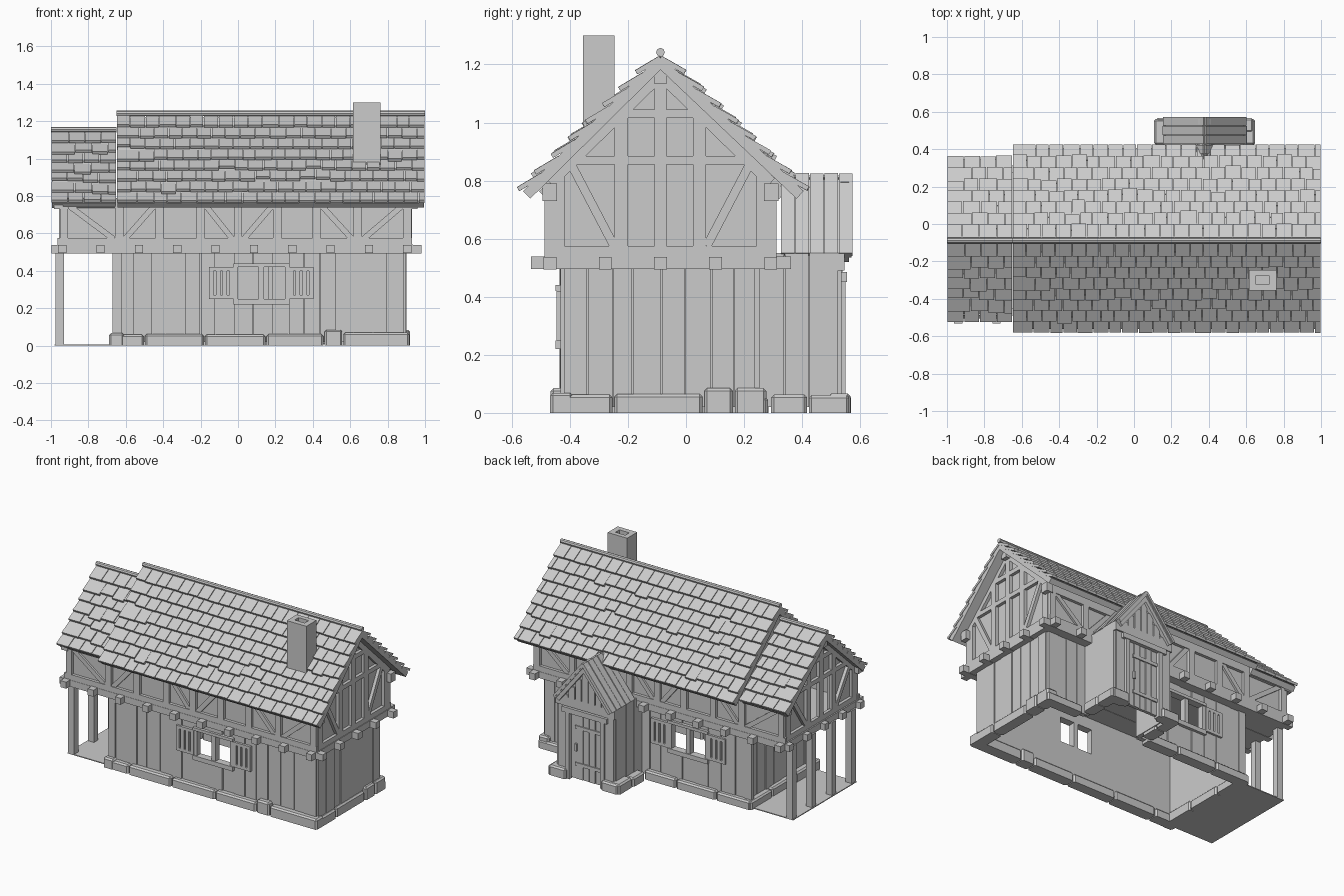
import bpy, bmesh, math, random
from mathutils import Vector, Matrix

random.seed(7)
cube = bpy.data.objects.get("Cube")
if cube:
    bpy.data.objects.remove(cube)

grey = bpy.data.materials.new("plain_grey")
grey.use_nodes = True
grey.diffuse_color = (0.6, 0.6, 0.6, 1)
grey.node_tree.nodes["Principled BSDF"].inputs["Base Color"].default_value = (0.6, 0.6, 0.6, 1)

MID = -0.088         # ridge line in y
HALF = 0.38          # half depth of the upper storey
parts = {}


def mesh(part):
    return parts.setdefault(part, bmesh.new())


def oriented(part, centre, axes, size):
    rot = Matrix(axes).transposed().to_4x4()
    m = Matrix.Translation(centre) @ rot @ Matrix.Diagonal((*size, 1))
    return bmesh.ops.create_cube(mesh(part), size=1, matrix=m)["verts"]


def box(part, x0, x1, y0, y1, z0, z1):
    centre = ((x0 + x1) / 2, (y0 + y1) / 2, (z0 + z1) / 2)
    size = (abs(x1 - x0), abs(y1 - y0), abs(z1 - z0))
    return oriented(part, centre, ((1, 0, 0), (0, 1, 0), (0, 0, 1)), size)


def beam(part, a, b, normal, width, depth):
    a, b, n = Vector(a), Vector(b), Vector(normal)
    d = (b - a).normalized()
    oriented(part, (a + b) / 2, (n, d.cross(n), d), (depth, width, (b - a).length))


def prism(part, points, offset):
    bm = mesh(part)
    face = bm.faces.new([bm.verts.new(p) for p in points])
    new = bmesh.ops.extrude_face_region(bm, geom=[face])["geom"]
    bmesh.ops.translate(bm, vec=offset, verts=[v for v in new if isinstance(v, bmesh.types.BMVert)])


def wall_box(part, along, plane, side, u0, u1, d0, d1, z0, z1):
    """Box on a wall: u runs along it, d is the distance outwards."""
    p, q = plane + side * d0, plane + side * d1
    if along == "x":
        return box(part, u0, u1, p, q, z0, z1)
    return box(part, p, q, u0, u1, z0, z1)


def plank_wall(part, along, plane, side, u0, u1, z0=0.02, z1=0.5, hole=None):
    def piece(a, b, d0, d1):
        if hole and b > hole[0] and a < hole[1]:
            wall_box(part, along, plane, side, a, b, d0, d1, z0, 0.25)
            wall_box(part, along, plane, side, a, b, d0, d1, 0.42, z1)
        else:
            wall_box(part, along, plane, side, a, b, d0, d1, z0, z1)

    stops = [u0, *(hole or ()), u1]
    for a, b in zip(stops, stops[1:]):
        piece(a, b, -0.02, 0)
        count = max(1, round((b - a) / 0.085))
        cuts = [a + (b - a) * (i + random.uniform(-0.15, 0.15) * (0 < i < count)) / count
                for i in range(count + 1)]
        for c, d in zip(cuts, cuts[1:]):
            piece(c + 0.002, d - 0.002, 0, random.uniform(0.006, 0.014))


def stones(along, plane, side, cuts):
    for a, b in zip(cuts, cuts[1:]):
        top = random.uniform(0.055, 0.07) if b - a > 0.12 else 0.085
        out = random.uniform(0.042, 0.05)
        verts = wall_box("foundation_stones", along, plane, side, a + 0.003, b - 0.003, -0.03, out, 0, top)
        edges = {e for v in verts for e in v.link_edges if any(w.co.z > 0.01 for w in e.verts)}
        bmesh.ops.bevel(mesh("foundation_stones"), geom=list(edges), offset=0.01, segments=1, affect="EDGES")


# Ground storey walls and foundation
FRONT, BACK, RIGHT, LEFT = -0.42, 0.24, 0.89, -0.64
PX0, PX1, PY = 0.165, 0.59, 0.525
plank_wall("front_plank_wall", "x", FRONT, -1, LEFT, RIGHT, hole=(-0.02, 0.27))
plank_wall("back_plank_wall", "x", BACK, 1, LEFT, PX0, hole=(-0.345, -0.055))
plank_wall("back_plank_wall", "x", BACK, 1, PX1, RIGHT)
plank_wall("right_plank_wall", "y", RIGHT, 1, FRONT, BACK)
plank_wall("left_plank_wall", "y", LEFT, -1, FRONT, BACK)
stones("x", FRONT, -1, [-0.68, -0.5, -0.18, 0.15, 0.46, 0.56, 0.92])
stones("y", RIGHT - 0.02, 1, [-0.47, -0.25, 0.06, 0.165, 0.28])
stones("y", LEFT, -1, [-0.47, -0.2, 0.05, 0.28])
stones("x", BACK, 1, [-0.68, -0.42, -0.12, 0.12])
stones("x", BACK, 1, [0.64, 0.92])
box("arcade_floor", -0.98, LEFT, -0.43, 0.25, 0, 0.006)

# Arcade posts at the open end
for y in (-0.408, -0.195, 0.02, 0.228):
    box("arcade_posts", -0.975, -0.93, y - 0.022, y + 0.022, 0, 0.5)
for y in (FRONT, BACK):
    box("arcade_posts", LEFT - 0.03, LEFT + 0.02, y - 0.015, y + 0.015, 0, 0.5)


# Windows with slatted shutters
def window(plane, side, x):
    def part(name, *v):
        wall_box(name, "x", plane, side, x + v[0], x + v[1], *v[2:])
    part("window_frames", -0.15, 0.15, -0.02, 0.03, 0.22, 0.25)
    part("window_frames", -0.15, 0.15, -0.02, 0.03, 0.42, 0.44)
    for u in (-0.14, 0, 0.14):
        part("window_frames", u - 0.015, u + 0.015, -0.02, 0.022, 0.25, 0.42)
    for s in (-0.213, 0.213):
        part("shutters", s - 0.066, s + 0.066, 0.008, 0.014, 0.25, 0.42)
        for z in (0.25, 0.40):
            part("shutters", s - 0.066, s + 0.066, 0.014, 0.026, z, z + 0.02)
        for k in range(4):
            u = s - 0.066 + k * 0.036
            part("shutters", u, u + 0.024, 0.014, 0.026, 0.27, 0.40)


window(FRONT, -1, 0.125)
window(BACK, 1, -0.2)

# Jettied floor and joist ends
box("upper_floor", -0.965, 0.935, MID - 0.4, MID + 0.4, 0.495, 0.54)
for i in range(10):
    x = -0.94 + i * 0.205
    box("joist_ends", x - 0.022, x + 0.022, MID - 0.445, MID + 0.45, 0.495, 0.539)
for i in range(5):
    y = MID - 0.38 + i * 0.19
    box("joist_ends", -0.998, 0.98, y - 0.022, y + 0.022, 0.493, 0.537)

# Upper storey long walls: plaster with posts and braces
posts = [-0.93, -0.635, -0.42, -0.2, 0.0, 0.21, 0.42, 0.64, 0.905]
for s in (-1, 1):
    plane = MID + s * HALF
    wall_box("upper_plaster", "x", plane, s, -0.93, 0.9, -0.02, 0, 0.53, 0.79)
    for z0, z1 in ((0.54, 0.575), (0.74, 0.79)):
        wall_box("upper_timbers", "x", plane, s, -0.965, 0.93, 0, 0.02, z0, z1)
    for x in posts:
        wall_box("upper_timbers", "x", plane, s, x - 0.022, x + 0.022, 0, 0.02, 0.575, 0.74)
    for i, rise in enumerate((-1, 1, 0, -1, 1, 0, -1, 1)):
        if rise:
            a, b = posts[i] + 0.03, posts[i + 1] - 0.03
            lo, hi = (a, b) if rise > 0 else (b, a)
            beam("upper_timbers", (lo, plane + s * 0.008, 0.57), (hi, plane + s * 0.008, 0.745), (0, s, 0), 0.03, 0.014)


# Gable ends
def gable(x, side, apex, slope, timbers, open_middle):
    def at(o, z, d=0.0):
        return (x + side * d, MID + o, z)

    def top(o):
        return apex - slope * abs(o)
    thick = (-side * 0.02, 0, 0)
    c = 0.12
    for s in (-1, 1):
        prism("gable_plaster", [at(s * c, 0.53), at(s * HALF, 0.53), at(s * HALF, top(HALF)), at(s * c, top(c))], thick)
    low = timbers[0] if open_middle else 0.53
    prism("gable_plaster", [at(-c, low), at(c, low), at(c, top(c)), at(0, apex), at(-c, top(c))], thick)

    def bar(a, b, width):
        beam("gable_timbers", at(*a, 0.01), at(*b, 0.01), (side, 0, 0), width, 0.022)
    bar((-HALF, 0.557), (HALF, 0.557), 0.036)
    for z in timbers:
        half = (apex - z) / slope
        bar((-half, z), (half, z), 0.03)
    bar((0, 0.56), (0, apex), 0.042)
    for s in (-1, 1):
        bar((s * 0.135, 0.56), (s * 0.135, top(0.135)), 0.045)
        bar((s * (HALF - 0.025), 0.55), (s * (HALF - 0.025), top(HALF)), 0.05)
        bar((s * 0.31, top(0.31) - 0.02), (s * 0.16, 0.575), 0.03)
        bar((s * HALF, top(HALF) - 0.02), (0, apex - 0.02), 0.04)
        edge = MID + s * (HALF + 0.002)
        box("purlin_ends", x, x + side * 0.05, edge - 0.025, edge + 0.025, 0.73, 0.79)
    box("purlin_ends", x, x + side * 0.05, MID - 0.022, MID + 0.022, apex - 0.05, apex)


gable(0.91, 1, 1.185, 0.98, (0.87, 1.03), False)
gable(-0.935, -1, 1.1, 0.89, (0.83, 0.97), True)
prism("roof_step_infill", [(-0.62, MID + o, z) for o, z in ((-HALF, 0.76), (HALF, 0.76), (0, 1.19))], (0.02, 0, 0))


# Shingled roofs
def roof(name, x0, x1, ridge, eave, front_run, back_run, rows):
    for s, run in ((-1, front_run), (1, back_run)):
        down = Vector((0, s * run, eave - ridge))
        length = down.length
        down.normalize()
        n = Vector((0, -s * down.z, s * down.y))
        start = Vector(((x0 + x1) / 2, MID, ridge))
        axis = Vector((s, 0, 0))
        oriented(name + "_boards", start + down * length / 2 - n * 0.006, (-axis, down, n), (x1 - x0 - 0.01, length, 0.036))
        pitch = length / rows
        tilt = (down * 0.97 + n * 0.24).normalized()
        tn = (n * 0.97 - down * 0.24).normalized()
        for r in range(rows):
            count = round((x1 - x0) / 0.078)
            step = (x1 - x0) / count
            shift = step / 2 if r % 2 else 0
            cuts = [x0] + [x0 + shift + step * k + random.uniform(-0.008, 0.008) for k in range(1, count)] + [x1]
            for a, b in zip(cuts, cuts[1:]):
                slip = random.uniform(-0.002, 0.002)
                if 0 < r < rows - 1 and random.random() < 0.07:
                    slip += random.choice((-0.014, 0.014))
                centre = down * ((r + 0.5) * pitch + slip) + n * 0.017 + Vector(((a + b) / 2, MID, ridge))
                oriented(name + "_shingles", centre, (-axis, tilt, tn), (b - a - 0.004, pitch + 0.014, 0.016))
    turn = Matrix.Translation(((x0 + x1) / 2, MID, ridge + 0.027)) @ Matrix.Rotation(math.pi / 2, 4, "Y")
    bmesh.ops.create_cone(mesh(name + "_ridge"), cap_ends=True, segments=8, radius1=0.015, radius2=0.015,
                          depth=x1 - x0, matrix=turn)


roof("main_roof", -0.65, 1.0, 1.215, 0.755, 0.465, 0.485, 8)
roof("low_roof", -1.0, -0.65, 1.128, 0.755, 0.41, 0.425, 7)

# Chimney with a sunken flue
for part in [(0.615, 0.65, -0.355, -0.247), (0.725, 0.762, -0.355, -0.247),
             (0.65, 0.725, -0.355, -0.32), (0.65, 0.725, -0.278, -0.247)]:
    box("chimney", *part, 0.9, 1.3)
box("chimney", 0.65, 0.725, -0.32, -0.275, 0.9, 1.25)

# Porch walls, frame and door
PC = (PX0 + PX1) / 2
plank_wall("porch_side_walls", "y", PX0, -1, BACK, PY, z1=0.55)
plank_wall("porch_side_walls", "y", PX1, 1, BACK, PY, z1=0.55)
plank_wall("porch_front", "x", PY, 1, PX0, PC - 0.12)
plank_wall("porch_front", "x", PY, 1, PC + 0.12, PX1)
stones("y", PX0 - 0.015, -1, [0.29, 0.42, 0.565])
stones("y", PX1 + 0.015, 1, [0.29, 0.42, 0.565])
stones("x", PY - 0.005, 1, [PX0 - 0.05, PC - 0.13])
stones("x", PY - 0.005, 1, [PC + 0.13, PX1 + 0.05])
for s in (-1, 1):
    x = PC + s * 0.13
    box("door_frame", x - 0.015, x + 0.015, PY - 0.02, PY + 0.025, 0, 0.47)
box("door_frame", PC - 0.17, PC + 0.17, PY - 0.02, PY + 0.03, 0.45, 0.485)
box("porch_beam", PX0 - 0.01, PX1 + 0.01, PY - 0.02, PY + 0.02, 0.49, 0.55)
for k in range(5):
    x = PC - 0.115 + k * 0.046
    box("door", x + 0.002, x + 0.044, PY - 0.015, PY + 0.005 + 0.003 * (k % 2), 0.01, 0.45)
for z in (0.1, 0.35):
    box("door_straps", PC - 0.11, PC + 0.08, PY + 0.005, PY + 0.014, z, z + 0.022)
box("door_handle", PC + 0.065, PC + 0.08, PY + 0.005, PY + 0.02, 0.2, 0.25)

# Porch gable and plank roof
prism("porch_gable", [(PC - 0.2, PY, 0.54), (PC + 0.2, PY, 0.54), (PC, PY, 0.8)], (0, 0.012, 0))
for k in range(-3, 4):
    x = k * 0.05
    box("porch_gable", PC + x - 0.022, PC + x + 0.022, PY + 0.012, PY + 0.02, 0.545, 0.78 - abs(x) * 1.29 - 0.02)
for s in (-1, 1):
    a, b = Vector((PC, 0, 0.82)), Vector((PC + s * 0.217, 0, 0.545))
    n = Vector((s * 0.785, 0, 0.62)).normalized()
    for k in range(5):
        y = Vector((0, 0.35 + k * 0.05, 0))
        beam("porch_roof", a + y, b + y, n, 0.046, 0.016 + 0.004 * (k % 2))
    y = Vector((0, 0.45, 0)) - n * 0.01
    beam("porch_roof", a + y, b + y, n, 0.24, 0.012)
    y = Vector((0, PY + 0.022, 0)) - n * 0.025
    beam("porch_rafters", a + y, b + y, n, 0.03, 0.03)

# Turn every part into an object
for name, bm in parts.items():
    bmesh.ops.recalc_face_normals(bm, faces=bm.faces)
    data = bpy.data.meshes.new(name)
    bm.to_mesh(data)
    bm.free()
    data.materials.append(grey)
    bpy.context.collection.objects.link(bpy.data.objects.new(name, data))
